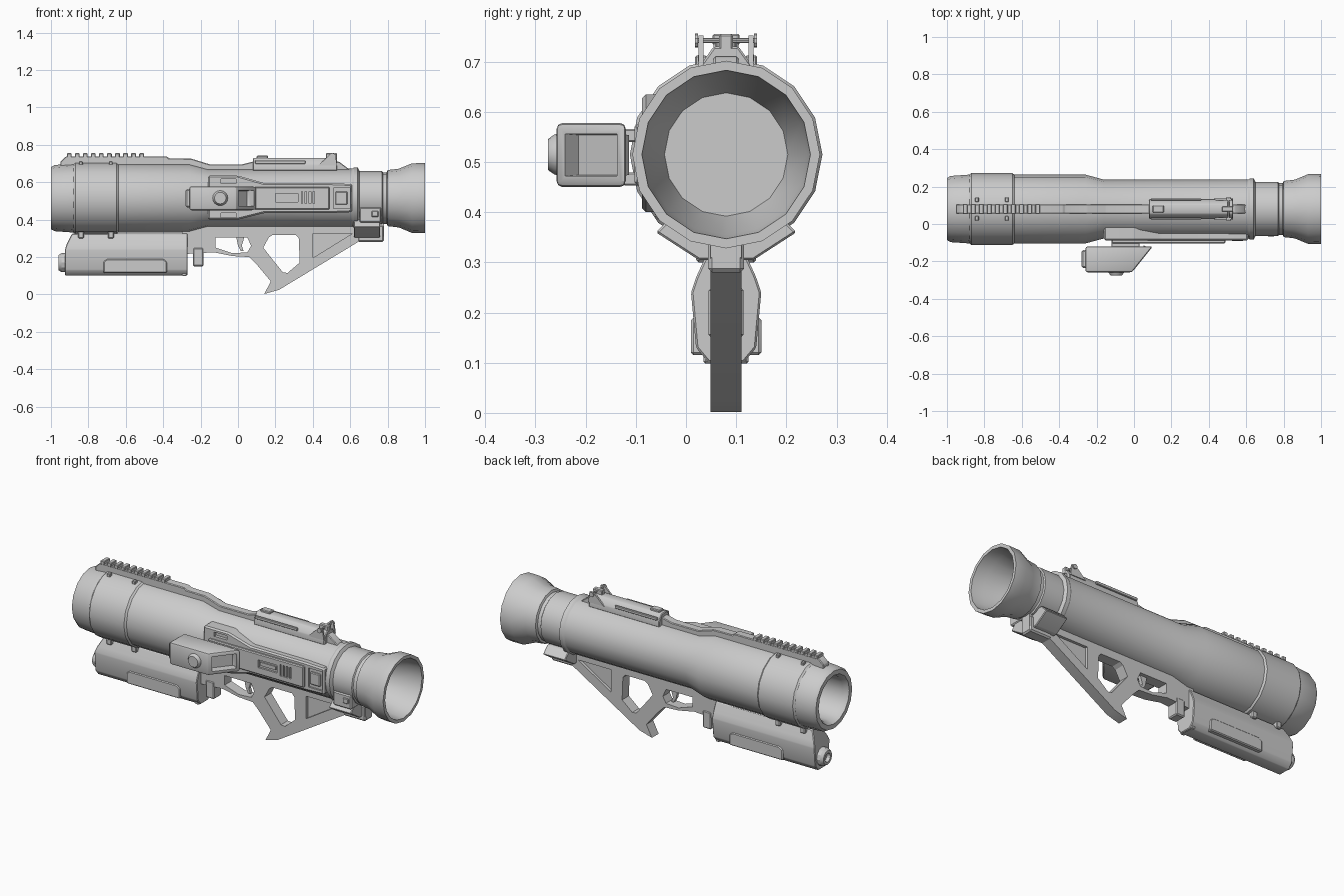
import bpy, bmesh, math
from mathutils import Vector

if "Cube" in bpy.data.objects:
    bpy.data.objects.remove(bpy.data.objects["Cube"])

CY, CZ = 0.08, 0.515          # tube axis


def finish(bm, name):
    bmesh.ops.recalc_face_normals(bm, faces=bm.faces)
    me = bpy.data.meshes.new(name)
    bm.to_mesh(me)
    bm.free()
    ob = bpy.data.objects.new(name, me)
    bpy.context.collection.objects.link(ob)
    return ob


def prism(name, pts, axis, a, b, bevel=0.0, seg=1):
    """Extrude a closed 2D outline along an axis from a to b."""
    put = {'x': lambda p, w: (w, p[0], p[1]),
           'y': lambda p, w: (p[0], w, p[1]),
           'z': lambda p, w: (p[0], p[1], w)}[axis]
    bm = bmesh.new()
    lo = [bm.verts.new(put(p, a)) for p in pts]
    hi = [bm.verts.new(put(p, b)) for p in pts]
    bm.faces.new(lo)
    bm.faces.new(hi)
    for i in range(len(pts)):
        j = (i + 1) % len(pts)
        bm.faces.new((lo[i], lo[j], hi[j], hi[i]))
    bmesh.ops.recalc_face_normals(bm, faces=bm.faces)
    if bevel:
        bmesh.ops.bevel(bm, geom=bm.edges[:], offset=bevel, segments=seg,
                        affect='EDGES', profile=0.5, clamp_overlap=True)
    return finish(bm, name)


def box(name, x, y, z, bevel=0.0):
    return prism(name, [(x[0], z[0]), (x[1], z[0]), (x[1], z[1]), (x[0], z[1])],
                 'y', y[0], y[1], bevel)


def lathe(name, prof, axis, centre, n):
    """Revolve (position, radius) points about the x or y axis."""
    bm = bmesh.new()
    rings = []
    for p, r in prof:
        ring = []
        for k in range(n):
            t = 2 * math.pi * k / n
            u, v = r * math.sin(t), r * math.cos(t)
            co = (p, centre[0] + u, centre[1] + v) if axis == 'x' else \
                 (centre[0] + u, p, centre[1] + v)
            ring.append(bm.verts.new(co))
        rings.append(ring)
    for r0, r1 in zip(rings, rings[1:]):
        for k in range(n):
            bm.faces.new((r0[k], r0[(k + 1) % n], r1[(k + 1) % n], r1[k]))
    bm.faces.new(rings[0])
    bm.faces.new(rings[-1])
    return finish(bm, name)


def recess(ob, normal, border, depth):
    """Inset and sink the largest face pointing along normal."""
    bm = bmesh.new()
    bm.from_mesh(ob.data)
    n = Vector(normal).normalized()
    f = max((f for f in bm.faces if f.normal.dot(n) > 0.95), key=lambda f: f.calc_area())
    bmesh.ops.inset_individual(bm, faces=[f], thickness=border)
    bmesh.ops.inset_individual(bm, faces=[f], thickness=0.003, depth=-depth)
    bm.to_mesh(ob.data)
    bm.free()


def cut(ob, x, y, z):
    """Cut a box-shaped slot."""
    c = box("cutter", x, y, z)
    c.hide_render = True
    m = ob.modifiers.new("slot", 'BOOLEAN')
    m.operation, m.object, m.solver = 'DIFFERENCE', c, 'EXACT'
    bpy.context.view_layer.objects.active = ob
    bpy.ops.object.modifier_apply(modifier=m.name)
    bpy.data.objects.remove(c)


def plate_with_holes(name, outlines, y, half):
    """Flat plate in the xz plane; outlines after the first are holes."""
    cu = bpy.data.curves.new(name, 'CURVE')
    cu.dimensions, cu.fill_mode, cu.extrude = '2D', 'BOTH', half
    for pts in outlines:
        s = cu.splines.new('POLY')
        s.points.add(len(pts) - 1)
        for sp, p in zip(s.points, pts):
            sp.co = (p[0], p[1], 0, 1)
        s.use_cyclic_u = True
    ob = bpy.data.objects.new(name, cu)
    bpy.context.collection.objects.link(ob)
    ob.location.y = y
    ob.rotation_euler.x = math.pi / 2
    bpy.ops.object.select_all(action='DESELECT')
    ob.select_set(True)
    bpy.context.view_layer.objects.active = ob
    bpy.ops.object.convert(target='MESH')


# Main tube with open muzzle and flared rear bell
lathe("launch_tube", [
    (-0.75, .12), (-0.97, .125), (-1, .14), (-1, .166), (-.98, .177), (-.88, .184),
    (-.87, .192), (-.65, .192), (-.64, .184), (-.26, .184), (-.16, .157), (.61, .157),
    (.62, .163), (.64, .163), (.65, .145), (.77, .145), (.775, .138), (.795, .138),
    (.80, .15), (.86, .157), (.93, .186), (1, .187), (1, .168), (.93, .16), (.8, .123)],
    'x', (CY, CZ), 16)

# Top rail with teeth
prism("top_rail", [(-.95, .66), (-.95, .71), (-.92, .738), (-.38, .738), (-.37, .728), (-.25, .726),
                   (-.15, .695), (.02, .695), (.08, .71), (.54, .71), (.60, .665), (.60, .64)],
      'y', .055, .105, .004)
for i in range(10):
    x = -.915 + i * .043
    box("rail_tooth", (x, x + .025), (.053, .107), (.733, .755), .003)

# Folding sights
prism("sight_base", [(.03, .66), (.13, .66), (.13, .695), (.105, .73), (.055, .73), (.03, .695)],
      'x', .08, .53, .004)
box("front_sight", (.10, .16), (.06, .10), (.72, .742), .004)
for s in (-1, 1):
    box("sight_side_bar", (.09, .36), sorted((CY + s * .045, CY + s * .056)), (.698, .716), .003)
    prism("rear_sight_post", [(.43, .69), (.53, .69), (.52, .752), (.495, .752)],
          'y', CY + s * .05 - .005, CY + s * .05 + .005)
    lathe("sight_knob", [(CY + s * .056, .014), (CY + s * .062, .014)], 'y', (.505, .742), 10)
lathe("sight_crossbar", [(.02, .005), (.14, .005)], 'y', (.505, .742), 8)
box("rear_sight_block", (.47, .53), (.066, .094), (.72, .755), .004)

# Clamps on the front collar
for x in (-.84, -.68):
    box("lower_clamp", (x - .016, x + .016), (.02, .14), (.30, .365), .005)
    for s in (-1, 1):
        box("upper_clip", (x - .01, x + .01), (CY + s * .05 - .012, CY + s * .05 + .012), (.67, .712), .003)

# Under-barrel housing
hull = prism("under_barrel_housing", [
    (.045, .10), (.115, .10), (.14, .13), (.15, .24), (.14, .27), (.115, .325),
    (.045, .325), (.02, .27), (.01, .24), (.02, .13)], 'x', -.925, -.27, .004)
for v in hull.data.vertices:
    if v.co.x < -.8 and v.co.z > .25:
        v.co.x += (v.co.z - .25) * .5
for s in (-1, 1):
    prism("grip_panel", [(-.72, .115), (-.38, .115), (-.38, .175), (-.40, .19), (-.70, .19), (-.72, .175)],
          'y', *sorted((CY + s * .04, CY + s * .07)), .005)
box("housing_rear_lip", (-.30, -.275), (.035, .125), (.098, .13), .004)
lathe("housing_nose", [(-.90, .052), (-.945, .05), (-.96, .04), (-.96, .025), (-.94, .022)],
      'x', (CY, .17), 12)

# Lower frame: receiver, trigger guard, grip and stock
triangle = [(.40, .325), (.61, .325), (.40, .195)]
plate_with_holes("stock_frame", [
    [(-.30, .37), (.78, .38), (.78, .31), (.755, .285), (.65, .285), (.22, .025), (.14, .002),
     (.16, .04), (.175, .07), (.10, .16), (.06, .20), (-.03, .205), (-.13, .225), (-.30, .215)],
    [(-.12, .305), (.05, .305), (.07, .26), (.05, .225), (-.03, .22), (-.12, .25)],
    [(.135, .25), (.165, .305), (.185, .318), (.31, .318), (.325, .30), (.33, .17),
     (.265, .115), (.24, .118), (.19, .18)],
    triangle], CY, .031)
prism("stock_web", triangle, 'y', .065, .095)
prism("trigger", [(-.01, .31), (.035, .31), (.02, .26), (.03, .232), (.015, .232), (.0, .26)],
      'y', .07, .09)
box("front_catch", (-.24, -.185), (.045, .115), (.15, .25), .006)
prism("rear_saddle", [(-.06, .36), (-.02, .40), (.18, .40), (.22, .36), (.135, .305), (.025, .305)],
      'x', .62, .76, .004)
box("stock_end_block", (.64, .78), (.044, .116), (.28, .37), .008)

# Side plate and rear button box
side = prism("side_plate", [(-.16, .40), (0, .40), (.14, .435), (.49, .435), (.61, .44), (.61, .59), (.49, .595),
                            (.14, .595), (0, .635), (-.16, .635)], 'y', -.088, .0, .008)
for z in (.42, .60):
    cut(side, (-.09, -.01), (-.12, -.07), (z - .008, z + .016))
cut(side, (.51, .60), (-.12, -.078), (.46, .57))
box("side_button", (.52, .585), (-.09, -.07), (.48, .55), .004)
rail = box("side_rail", (-.12, .49), (-.103, -.06), (.455, .575), .005)
cut(rail, (.20, .32), (-.12, -.092), (.495, .54))
cut(rail, (.34, .41), (-.12, -.092), (.485, .55))
for i in range(3):
    box("rail_rib", (.345 + i * .022, .357 + i * .022), (-.102, -.085), (.485, .55))
box("rail_slider", (.21, .31), (-.10, -.085), (.508, .528))
box("rear_button_box", (.65, .765), (-.062, .05), (.385, .465), .006)
box("rear_button", (.715, .75), (-.068, -.05), (.415, .445), .003)

# Side scope with slanted eyepiece
scope = prism("scope_body", [(-.26, -.12), (-.26, -.258), (-.01, -.258), (.10, -.12)],
              'z', .45, .578, .012, 2)
recess(scope, (.79, -.61, 0), .014, .04)
nose = box("scope_nose", (-.28, -.25), (-.235, -.14), (.465, .563), .008)
recess(nose, (-1, 0, 0), .01, .01)
lathe("scope_dial", [(-.25, .042), (-.262, .04), (-.275, .031)], 'y', (-.095, .515), 16)
for z in (.465, .552):
    box("scope_mount", (-.12, .03), (-.125, -.08), (z - .012, z + .014), .003)

# Smooth the round surfaces, keep edges crisp
bpy.ops.object.select_all(action='SELECT')
bpy.context.view_layer.objects.active = hull
bpy.ops.object.shade_smooth_by_angle(angle=math.radians(28))
